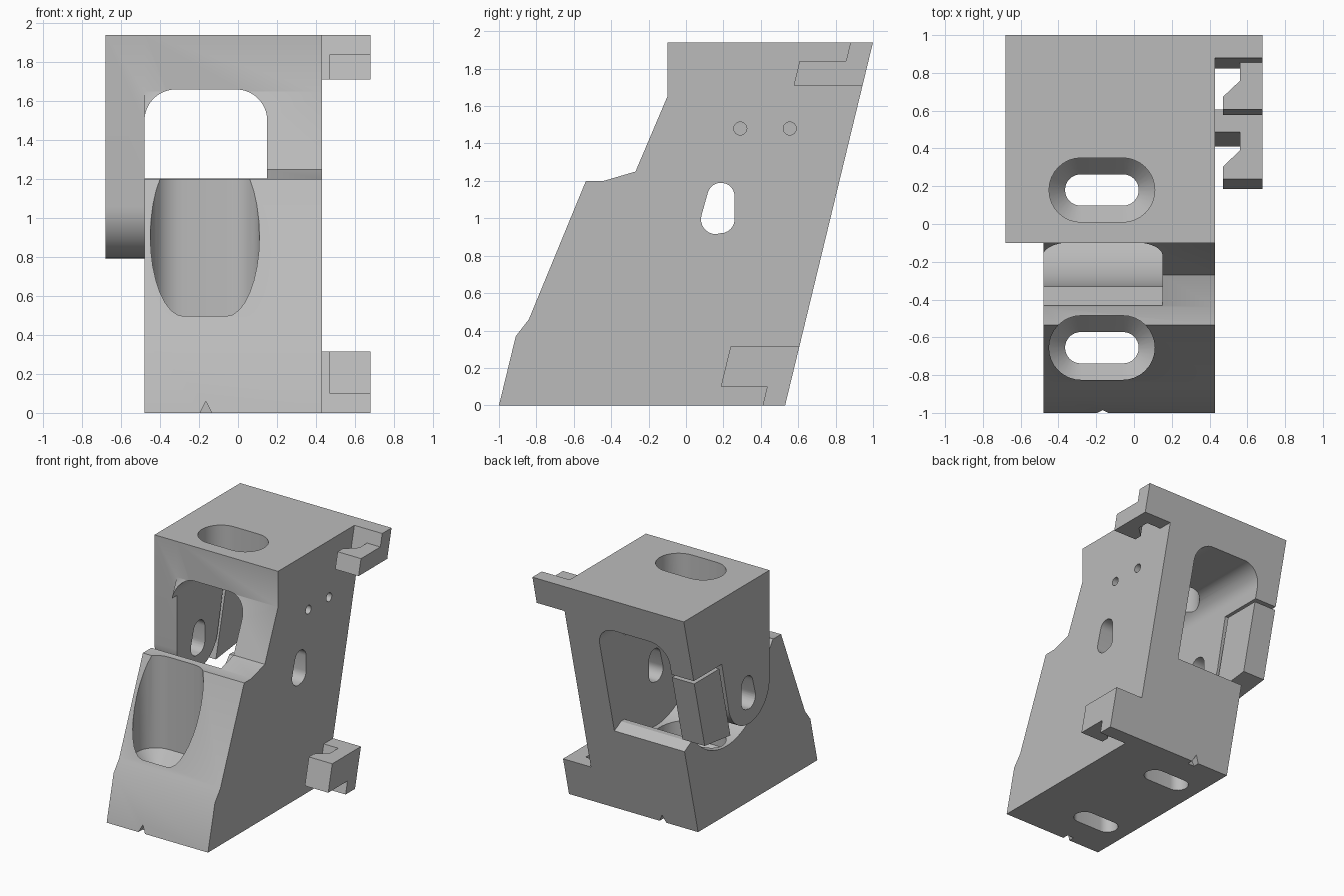
import bpy, bmesh
from math import sin, cos, radians
from mathutils import Vector

cube = bpy.data.objects.get("Cube")
if cube:
    bpy.data.objects.remove(cube)

grey = bpy.data.materials.new("plain grey")
grey.use_nodes = True
COLOUR = (0.5, 0.5, 0.5, 1)
grey.diffuse_color = COLOUR
grey.node_tree.nodes["Principled BSDF"].inputs["Base Color"].default_value = COLOUR

LEAN = 0.242                      # slope of the leaning back plane


def back(z):
    return 0.53 + LEAN * z


def loft(name, rings):
    """Closed solid through matching rings of points."""
    bm = bmesh.new()
    loops = [[bm.verts.new(p) for p in ring] for ring in rings]
    bm.faces.new(loops[0])
    bm.faces.new(loops[-1])
    n = len(loops[0])
    for a, b in zip(loops, loops[1:]):
        for i in range(n):
            j = (i + 1) % n
            bm.faces.new((a[i], a[j], b[j], b[i]))
    bmesh.ops.recalc_face_normals(bm, faces=bm.faces)
    mesh = bpy.data.meshes.new(name)
    bm.to_mesh(mesh)
    bm.free()
    mesh.materials.append(grey)
    obj = bpy.data.objects.new(name, mesh)
    bpy.context.collection.objects.link(obj)
    return obj


def prism(name, pts, axis, lo, hi):
    """Extrude a 2D outline along one axis."""
    def place(p, t):
        co = list(p)
        co.insert("xyz".index(axis), t)
        return co
    return loft(name, [[place(p, t) for p in pts] for t in (lo, hi)])


def arc(cx, cy, r, start, end, steps=16):
    angles = [radians(start + (end - start) * i / steps) for i in range(steps + 1)]
    return [(cx + r * cos(a), cy + r * sin(a)) for a in angles]


def combine(target, tool, operation="DIFFERENCE"):
    mod = target.modifiers.new("combine", "BOOLEAN")
    mod.operation, mod.solver, mod.object = operation, "EXACT", tool
    bpy.context.view_layer.objects.active = target
    bpy.ops.object.modifier_apply(modifier=mod.name)
    bpy.data.objects.remove(tool)


def stadium(cx, cy, half, r):
    return arc(cx + half - r, cy, r, -90, 90) + arc(cx - half + r, cy, r, 90, 270)


def side_slot():
    outline = (arc(0.185, 0.995, 0.075, -90, 0, 6) + arc(0.187, 1.117, 0.073, 0, 165, 12)
               + arc(0.16, 0.995, 0.08, 165, 270, 8))
    return prism("slot_cutter", outline, "x", -1, 1)


# Main body: side outline extruded across
body = prism("main_body", [
    (-1, 0), (-0.91, 0.37), (-0.84, 0.46), (-0.535, 1.2), (-0.44, 1.2), (-0.27, 1.25),
    (-0.1, 1.65), (-0.1, 1.94), (back(1.94), 1.94), (back(0), 0)], "x", -0.48, 0.43)

# Rounded window from front to back, with a cylindrical floor
window = prism("window_cutter", [(-0.6, 0.3), (0.15, 0.3)]
               + arc(-0.01, 1.5, 0.16, 0, 90) + arc(-0.32, 1.5, 0.16, 90, 180)
               + [(-0.6, 1.5)], "y", -1.1, 1.3)
floor = prism("floor_cutter", [(1.2, 1.8), (1.2, 0.45), (back(0.72), 0.72), (0.62, 0.766)]
              + arc(0.17, 1.06, 0.5, -36, -180, 32)
              + [(-0.43, 1.2), (-0.5, 1.8)], "x", -0.7, 0.3)
combine(window, floor, "INTERSECT")
combine(body, window)

# Side cheek with rounded lower end
cheek = prism("side_cheek", [(-0.1, 1.94), (back(1.94), 1.94), (back(1.41), 1.41),
                             (back(1.41) - 0.36, 1.41)]
              + arc(0.165, 1.06, 0.265, -8, -180, 28), "x", -0.68, -0.48)
combine(cheek, side_slot())
combine(body, cheek, "UNION")

# Slot and pin holes through the thick wall
combine(body, side_slot())
for y in (0.29, 0.555):
    combine(body, prism("pin_cutter", arc(y, 1.48, 0.035, 0, 345, 23), "x", 0, 1))

# Countersunk bolt slots reached from above
for y, top in ((-0.655, 1.4), (0.18, 2.1)):
    small, large = stadium(-0.17, y, 0.195, 0.083), stadium(-0.17, y, 0.28, 0.17)
    levels = ((small, -0.1), (small, 0.35), (large, 0.45), (large, top))
    combine(body, loft("bolt_cutter", [[(px, py, z) for px, py in ring] for ring, z in levels]))

# Centre marks on the bottom edges
for lo, hi in ((-1.1, -0.95), (0.48, 0.7)):
    combine(body, prism("notch_cutter", [(-0.205, -0.02), (-0.125, -0.02), (-0.165, 0.06)],
                        "y", lo, hi))

# Loose clamp block below the cheek
clamp = prism("clamp_block", [(back(1.385), 1.385), (back(1.385) - 0.32, 1.385),
                              (back(0.79) - 0.32, 0.79), (back(0.83), 0.83)],
              "x", -0.68, -0.48)


# Rail hooks: an arm along the back plane and a lip with a claw
def leaning(name, plan, lo, hi):
    return loft(name, [[(x, back(z) + d, z) for x, d in plan] for z in (lo, hi)])


ARM = [(0.43, -0.12), (0.68, -0.12), (0.68, 0), (0.43, 0)]
LIP = [(0.47, -0.368), (0.68, -0.368), (0.68, -0.06), (0.56, -0.06),
       (0.56, -0.218), (0.47, -0.303)]
parts = [body, clamp]
for label, arm, lip in (("upper", (1.71, 1.94), (1.71, 1.84)),
                        ("lower", (0, 0.315), (0.1, 0.315))):
    hook = leaning(label + "_rail_hook", ARM, *arm)
    combine(hook, leaning("lip", LIP, *lip), "UNION")
    parts.append(hook)

# Smooth the round walls and keep the edges crisp
bpy.ops.object.select_all(action="DESELECT")
for obj in parts:
    obj.select_set(True)
bpy.context.view_layer.objects.active = body
bpy.ops.object.shade_smooth_by_angle(angle=radians(25))
